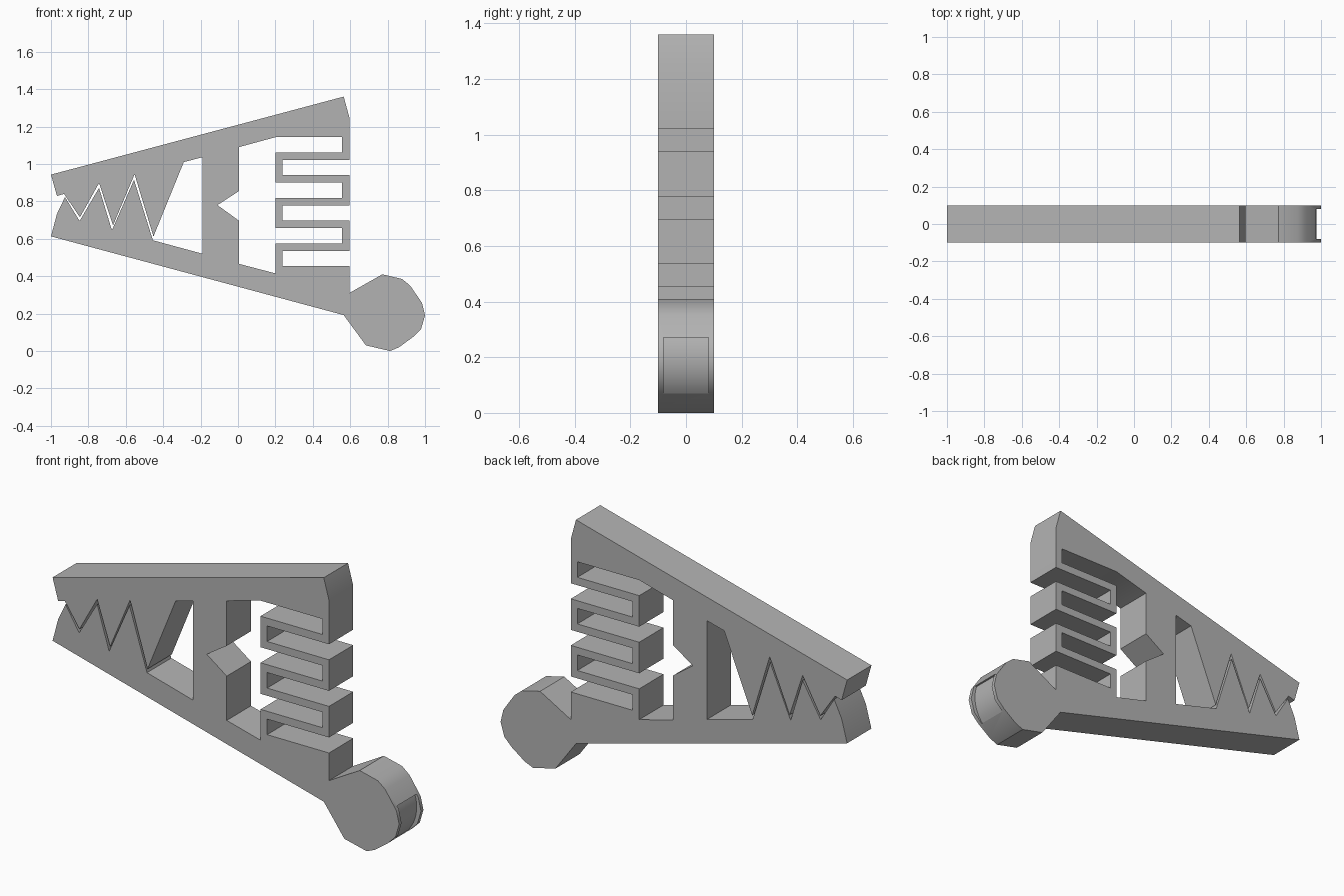
import bpy
import bmesh
import math

old = bpy.data.objects.get("Cube")
if old:
    bpy.data.objects.remove(old, do_unlink=True)

# Single plain grey plastic
grey = bpy.data.materials.new("plain_grey")
grey.use_nodes = True
colour = (0.45, 0.45, 0.45, 1)
grey.diffuse_color = colour
grey.node_tree.nodes["Principled BSDF"].inputs["Base Color"].default_value = colour


def prism(name, outline, half):
    """Extrude an (x, z) outline from -half to +half along y."""
    bm = bmesh.new()
    face = bm.faces.new([bm.verts.new((x, -half, z)) for x, z in outline])
    ext = bmesh.ops.extrude_face_region(bm, geom=[face])
    moved = [v for v in ext["geom"] if isinstance(v, bmesh.types.BMVert)]
    bmesh.ops.translate(bm, verts=moved, vec=(0, 2 * half, 0))
    bmesh.ops.recalc_face_normals(bm, faces=bm.faces)
    mesh = bpy.data.meshes.new(name)
    bm.to_mesh(mesh)
    bm.free()
    mesh.materials.append(grey)
    obj = bpy.data.objects.new(name, mesh)
    bpy.context.collection.objects.link(obj)
    return obj


def cut(body, cutter):
    """Subtract a cutter from the body, then discard it."""
    cutter.hide_render = True
    mod = body.modifiers.new("cut", "BOOLEAN")
    mod.operation = "DIFFERENCE"
    mod.solver = "EXACT"
    mod.object = cutter
    bpy.context.view_layer.objects.active = body
    bpy.ops.object.modifier_apply(modifier=mod.name)
    bpy.data.objects.remove(cutter, do_unlink=True)


# Spring dimensions
pitch, slot = 0.243, 0.081
left, right, wall = 0.20, 0.595, 0.038

# Upper jaw back and nose
upper_jaw = [(right, 1.25), (0.565, 1.36), (-1, 0.943), (-0.968, 0.829)]
# Zigzag teeth of both jaws, with the thin gap between them
upper_teeth = [(-0.93, 0.84), (-0.845, 0.715), (-0.743, 0.898),
               (-0.668, 0.672), (-0.553, 0.945), (-0.452, 0.612)]
lower_teeth = [(-0.455, 0.592), (-0.556, 0.915), (-0.674, 0.645),
               (-0.743, 0.872), (-0.847, 0.695), (-0.925, 0.823)]
# Opening between the teeth and the post
throat = [(-0.29, 1.01), (-0.19, 1.036), (-0.19, 0.52)]
lower_jaw = [(-0.968, 0.733), (-1, 0.613), (0.565, 0.192)]
# Rounded knob at the end of the lower jaw
knob = [(0.684, 0.03), (0.813, 0), (0.861, 0.02), (0.936, 0.075),
        (0.979, 0.118), (1, 0.19), (0.984, 0.257), (0.92, 0.35),
        (0.877, 0.385), (0.772, 0.41), (right, 0.31)]
# Spring slots that open to the right, bottom to top
outer_slots = []
for i in reversed(range(3)):
    top = 1.021 - pitch * i
    outer_slots += [(right, top - slot), (left + wall, top - slot),
                    (left + wall, top), (right, top)]

body = prism("clip_body", upper_jaw + upper_teeth + throat + lower_teeth
             + lower_jaw + knob + outer_slots, 0.1)

# Window between post and spring, with slots that open to the left
window = [(0.005, 1.09)]
for i in range(3):
    top = 1.143 - pitch * i
    window += [(left, top), (right - wall, top),
               (right - wall, top - slot), (left, top - slot)]
window += [(left, 0.415), (0.005, 0.466), (0.005, 0.697),
           (-0.11, 0.78), (0.005, 0.855)]
cut(body, prism("window_cutter", window, 0.3))

# Shallow curved recess in the end of the knob
arc = [math.radians(-41 + 60 * i / 12) for i in range(13)]
recess = [(0.77 + 0.205 * math.cos(a), 0.205 + 0.205 * math.sin(a)) for a in arc]
recess += [(1.1, recess[-1][1]), (1.1, recess[0][1])]
cut(body, prism("recess_cutter", recess, 0.08))

bpy.ops.object.select_all(action="DESELECT")
body.select_set(True)
bpy.context.view_layer.objects.active = body
bpy.ops.object.shade_smooth_by_angle(angle=math.radians(35))
